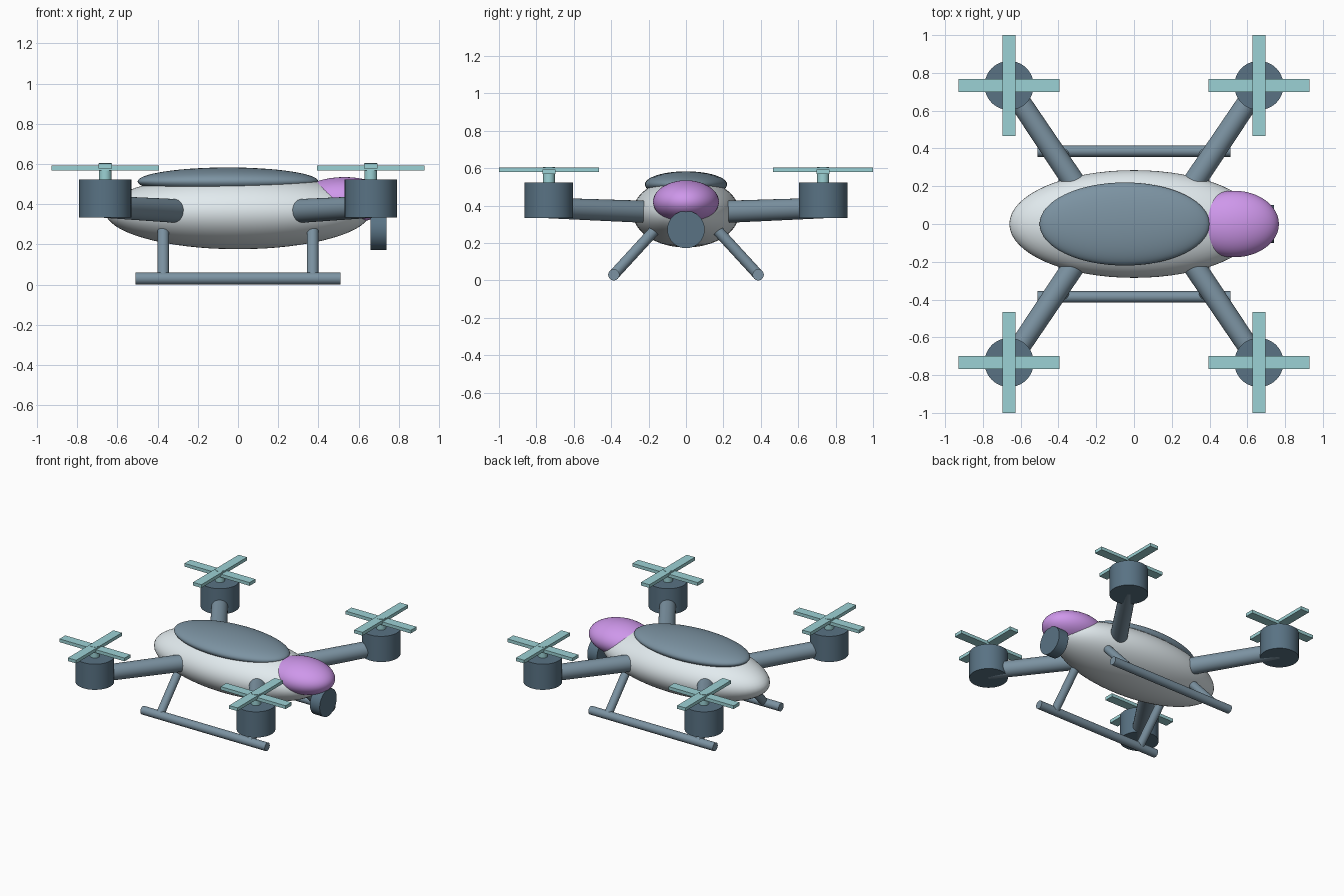
import bpy
import math
from mathutils import Vector

if "Cube" in bpy.data.objects:
    bpy.data.objects.remove(bpy.data.objects["Cube"])


def material(name, rgb):
    m = bpy.data.materials.new(name)
    m.diffuse_color = (*rgb, 1)
    m.use_nodes = True
    m.node_tree.nodes["Principled BSDF"].inputs["Base Color"].default_value = m.diffuse_color
    return m


SHELL = material("shell", (0.76, 0.83, 0.86))
STEEL = material("steel", (0.20, 0.29, 0.36))
DARK = material("dark_steel", (0.10, 0.17, 0.23))
PINK = material("nose_pink", (0.62, 0.31, 0.83))
TEAL = material("blade_teal", (0.33, 0.64, 0.66))


def finish(name, mat, smooth=True):
    ob = bpy.context.object
    ob.name = name
    ob.data.materials.append(mat)
    bpy.ops.object.transform_apply(location=False, rotation=False, scale=True)
    if smooth:
        bpy.ops.object.shade_smooth_by_angle(angle=math.radians(35))
    return ob


def ellipsoid(name, loc, radii, mat):
    bpy.ops.mesh.primitive_uv_sphere_add(segments=64, ring_count=32, location=loc)
    bpy.context.object.scale = radii
    return finish(name, mat)


def rod(name, a, b, r1, mat, r2=None, sides=40):
    a, b = Vector(a), Vector(b)
    bpy.ops.mesh.primitive_cone_add(vertices=sides, radius1=r1, radius2=r1 if r2 is None else r2,
                                    depth=(b - a).length, location=(a + b) / 2)
    bpy.context.object.rotation_euler = (b - a).to_track_quat('Z', 'Y').to_euler()
    return finish(name, mat)


def box(name, loc, size, mat):
    bpy.ops.mesh.primitive_cube_add(size=1, location=loc)
    bpy.context.object.scale = size
    return finish(name, mat, smooth=False)


# Fuselage, top cover and nose
ellipsoid("body", (0, 0, 0.363), (0.66, 0.285, 0.187), SHELL)
ellipsoid("top_cover", (-0.05, 0, 0.513), (0.45, 0.22, 0.07), STEEL)
ellipsoid("nose", (0.53, 0, 0.42), (0.237, 0.176, 0.115), PINK)

# Camera disc under the nose
rod("camera", (0.66, 0, 0.272), (0.74, 0, 0.272), 0.10, DARK)

# Four arms with motors and crossed blades
MX, MY = 0.661, 0.733
for sx, end in ((-1, "rear"), (1, "front")):
    for sy, side in ((-1, "right"), (1, "left")):
        tag = f"{end}_{side}"
        x, y = sx * MX, sy * MY
        rod(f"arm_{tag}", (sx * 0.25, sy * 0.12, 0.363), (x, y, 0.387), 0.06, STEEL, 0.055)
        rod(f"motor_{tag}", (x, y, 0.333), (x, y, 0.523), 0.13, DARK, sides=48)
        rod(f"shaft_{tag}", (x, y, 0.51), (x, y, 0.605), 0.032, TEAL)
        box(f"blade_x_{tag}", (x, y, 0.580), (0.534, 0.068, 0.024), TEAL)
        box(f"blade_y_{tag}", (x, y, 0.591), (0.068, 0.534, 0.024), TEAL)

# Landing skids and splayed struts
for sy, side in ((-1, "right"), (1, "left")):
    rod(f"skid_{side}", (-0.51, sy * 0.386, 0.03), (0.51, sy * 0.386, 0.03), 0.03, STEEL)
    for sx, end in ((-1, "rear"), (1, "front")):
        rod(f"strut_{end}_{side}", (sx * 0.372, sy * 0.386, 0.03),
            (sx * 0.372, sy * 0.15, 0.287), 0.029, STEEL)
